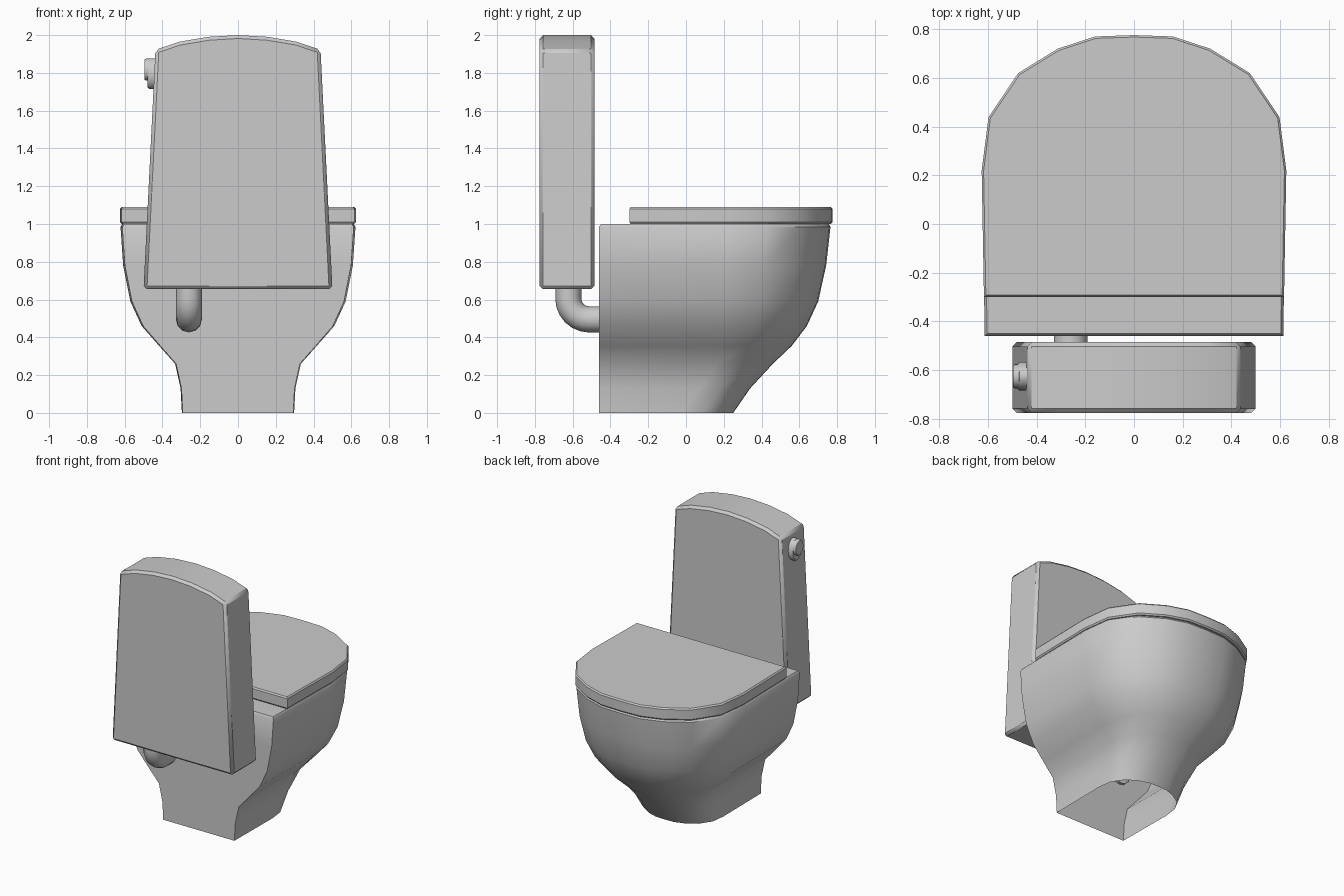
import bpy, bmesh, math

if "Cube" in bpy.data.objects:
    bpy.data.objects.remove(bpy.data.objects["Cube"])

# half outline of the seat in plan, from the back corner to the nose:
# (fraction of half width, fraction of dome depth); first entry is the back corner
PLAN = [(0.992, 0.0), (1.0, 0.0), (0.955, 0.395), (0.76, 0.72), (0.5, 0.90), (0.255, 0.99), (0, 1.0)]


def outline(w, back, nose):
    start = nose - 0.89 * w
    half = [(w * 0.985, back)] + [(w * u, start + (nose - start) * v) for u, v in PLAN[1:]]
    return half + [(-x, y) for x, y in reversed(half[:-1])]


def loft(name, rings, cap_bottom=True, angle=40):
    bm = bmesh.new()
    loops = [[bm.verts.new(p) for p in ring] for ring in rings]
    n = len(loops[0])
    for a, b in zip(loops, loops[1:]):
        for i in range(n):
            j = (i + 1) % n
            bm.faces.new((a[i], a[j], b[j], b[i]))
    bm.faces.new(loops[-1])
    if cap_bottom:
        bm.faces.new(loops[0][::-1])
    bmesh.ops.recalc_face_normals(bm, faces=bm.faces)
    me = bpy.data.meshes.new(name)
    bm.to_mesh(me)
    bm.free()
    me.shade_smooth()
    me.set_sharp_from_angle(angle=math.radians(angle))
    ob = bpy.data.objects.new(name, me)
    bpy.context.collection.objects.link(ob)
    return ob


def bevel(ob, width):
    m = ob.modifiers.new("edge_bevel", 'BEVEL')
    m.width = width
    m.segments = 1
    m.limit_method = 'ANGLE'
    m.angle_limit = math.radians(40)


# bowl and pedestal, open underneath: (z, half width, nose y, back y)
levels = [(0, .297, .25, -.46), (.13, .304, .34, -.46), (.26, .333, .46, -.46),
          (.355, .418, .56, -.46), (.46, .51, .64, -.46), (.59, .57, .70, -.46),
          (.78, .608, .742, -.46), (.985, .622, .765, -.46), (1.0, .612, .755, -.45)]
loft("bowl", [[(x, y, z) for x, y in outline(w, b, f)] for z, w, f, b in levels], cap_bottom=False)

# lid
lid = [(1.0, .008), (1.01, 0), (1.08, 0), (1.09, .008)]
loft("lid", [[(x, y, z) for x, y in outline(.625 - d, -.3 + d, .775 - d)] for z, d in lid], angle=30)

# tank with arched top
half = [(.50, .655), (.437, 1.922), (.31, 1.965), (.155, 1.991), (0, 2.0)]
prof = half + [(-x, z) for x, z in reversed(half[:-1])]
tank = loft("tank", [[(x, y, z) for x, z in prof] for y in (-.775, -.485)], angle=15)
bevel(tank, .018)


# flush handle on the tank side: oval plate and raised grip
def oval(name, x0, x1, zc, ry, rz, n=20):
    ring = [(math.cos(2 * math.pi * i / n), math.sin(2 * math.pi * i / n)) for i in range(n)]
    steps = [(x0, 1), (x1 + .008, 1), (x1, .9)]
    return loft(name, [[(x, -.625 + ry * s * c, zc + rz * s * d) for c, d in ring] for x, s in steps])


oval("flush_plate", -.43, -.478, 1.796, .058, .081)
oval("flush_grip", -.46, -.496, 1.817, .05, .058)

# waste pipe elbow
cu = bpy.data.curves.new("pipe", 'CURVE')
cu.dimensions = '3D'
cu.bevel_depth = .069
cu.bevel_resolution = 4
r, cy, cz = .11, -.513, .605
path = [(-.26, -.623, .70)]
for i in range(7):
    a = math.pi + math.pi / 2 * i / 6
    path.append((-.26, cy + r * math.cos(a), cz + r * math.sin(a)))
path.append((-.26, -.44, cz - r))
sp = cu.splines.new('POLY')
sp.points.add(len(path) - 1)
for p, co in zip(sp.points, path):
    p.co = (*co, 1)
sp.use_smooth = True
bpy.context.collection.objects.link(bpy.data.objects.new("pipe", cu))
